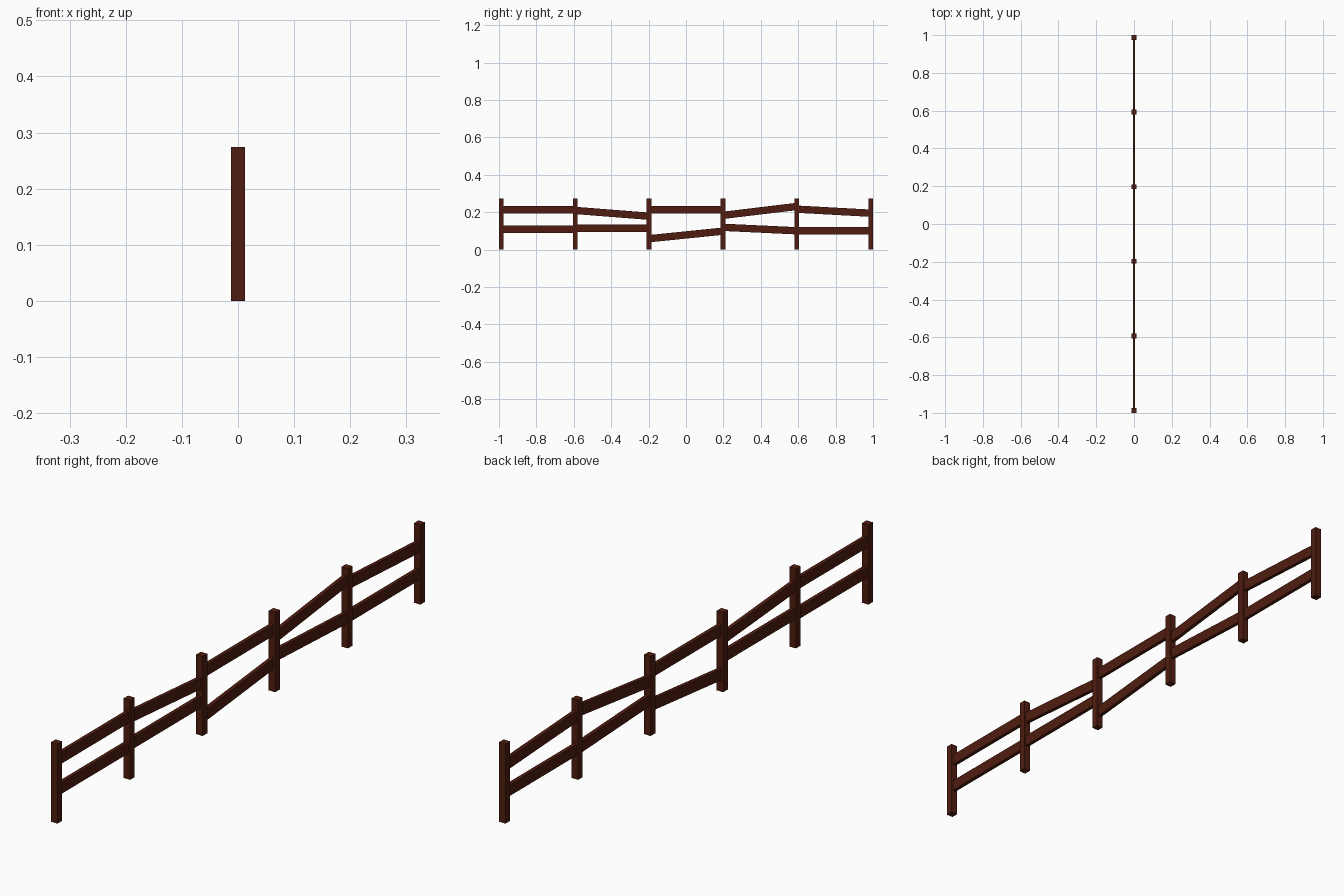
import bpy
from math import atan2, hypot

if "Cube" in bpy.data.objects:
    bpy.data.objects.remove(bpy.data.objects["Cube"])

wood = bpy.data.materials.new("dark_red_wood")
wood.diffuse_color = (0.08, 0.012, 0.005, 1)
wood.use_nodes = True
wood.node_tree.nodes["Principled BSDF"].inputs["Base Color"].default_value = wood.diffuse_color

POST_W, POST_H = 0.025, 0.274
RAIL_T, RAIL_H = 0.013, 0.039
SPACING = (2 - POST_W) / 5


def box(name, loc, size, tilt=0.0):
    bpy.ops.mesh.primitive_cube_add(size=1, location=loc, rotation=(tilt, 0, 0))
    ob = bpy.context.object
    ob.name = name
    ob.scale = size
    ob.data.materials.append(wood)
    return ob


# Upright posts
post_y = [-1 + POST_W / 2 + i * SPACING for i in range(6)]
for i, y in enumerate(post_y):
    box(f"post_{i + 1}", (0, y, POST_H / 2), (POST_W, POST_W, POST_H))

# Rails: (start z, end z) of the upper and lower plank in each bay
bays = [
    ((0.213, 0.213), (0.109, 0.109)),
    ((0.209, 0.179), (0.115, 0.115)),
    ((0.213, 0.213), (0.059, 0.098)),
    ((0.184, 0.230), (0.119, 0.101)),
    ((0.216, 0.195), (0.101, 0.101)),
]
for i, bay in enumerate(bays):
    y0, y1 = post_y[i] + 0.006, post_y[i + 1] - 0.006
    for label, (z0, z1) in zip(("upper", "lower"), bay):
        box(f"{label}_rail_{i + 1}", (0, (y0 + y1) / 2, (z0 + z1) / 2),
            (RAIL_T, hypot(y1 - y0, z1 - z0), RAIL_H), atan2(z1 - z0, y1 - y0))
